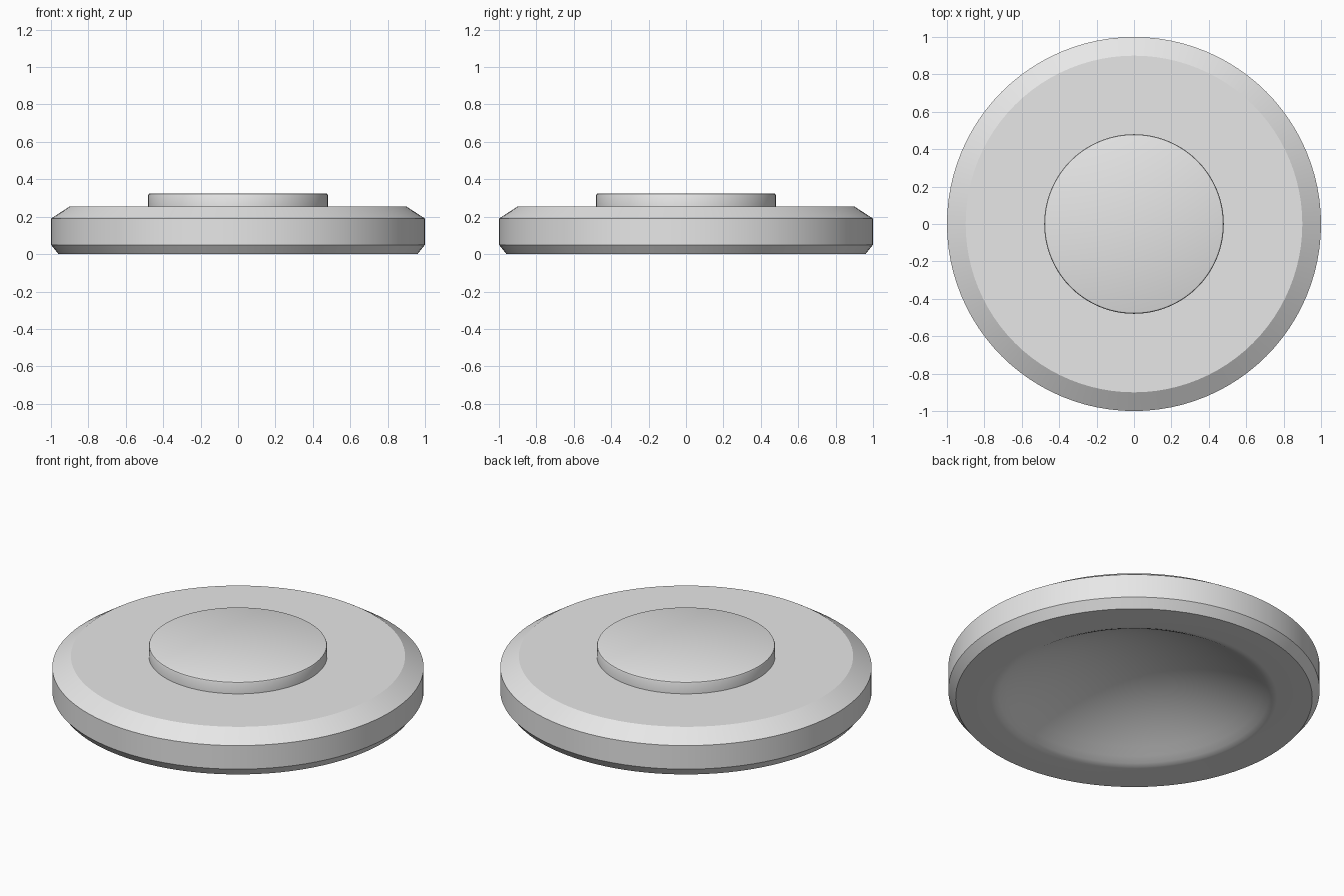
import bpy
import bmesh
import math

SEGMENTS = 96

cube = bpy.data.objects.get("Cube")
if cube:
    bpy.data.objects.remove(cube, do_unlink=True)

# One plain grey for everything
grey = bpy.data.materials.new("light_grey")
colour = (0.8, 0.8, 0.8, 1)
grey.diffuse_color = colour
grey.use_nodes = True
for node in grey.node_tree.nodes:
    if node.type == "BSDF_PRINCIPLED":
        node.inputs["Base Color"].default_value = colour


def lathe(name, profile):
    """Spin a (radius, height) profile around the z axis."""
    bm = bmesh.new()
    verts = [bm.verts.new((r, 0, z)) for r, z in profile]
    edges = [bm.edges.new(pair) for pair in zip(verts, verts[1:])]
    bmesh.ops.spin(bm, geom=verts + edges, cent=(0, 0, 0), axis=(0, 0, 1),
                   angle=math.tau, steps=SEGMENTS, use_duplicate=False)
    bmesh.ops.remove_doubles(bm, verts=bm.verts, dist=0.0001)
    bmesh.ops.recalc_face_normals(bm, faces=bm.faces)
    mesh = bpy.data.meshes.new(name)
    bm.to_mesh(mesh)
    bm.free()
    mesh.materials.append(grey)
    obj = bpy.data.objects.new(name, mesh)
    bpy.context.collection.objects.link(obj)
    bpy.ops.object.select_all(action="DESELECT")
    obj.select_set(True)
    bpy.context.view_layer.objects.active = obj
    bpy.ops.object.shade_smooth_by_angle(angle=math.radians(25))
    return obj


# Disc body: curved hollow underneath, softened hollow rim, chamfered edges
DISH_RADIUS, DISH_DEPTH, STEPS = 0.74, 0.24, 14
dish = []
for i in range(STEPS):
    t = i / STEPS
    dish.append((DISH_RADIUS * t, DISH_DEPTH * (1 - t * t)))
rim = [(0.725, 0.012), (0.75, 0.002), (0.77, 0)]
outside = [(0.96, 0), (1, 0.05), (1, 0.19), (0.9, 0.255), (0, 0.255)]
lathe("disc_body", dish + rim + outside)

# Raised centre button with a fine bevel on its top edge
lathe("centre_button", [(0, 0.25), (0.48, 0.25), (0.48, 0.315),
                        (0.477, 0.322), (0.47, 0.325), (0, 0.325)])
